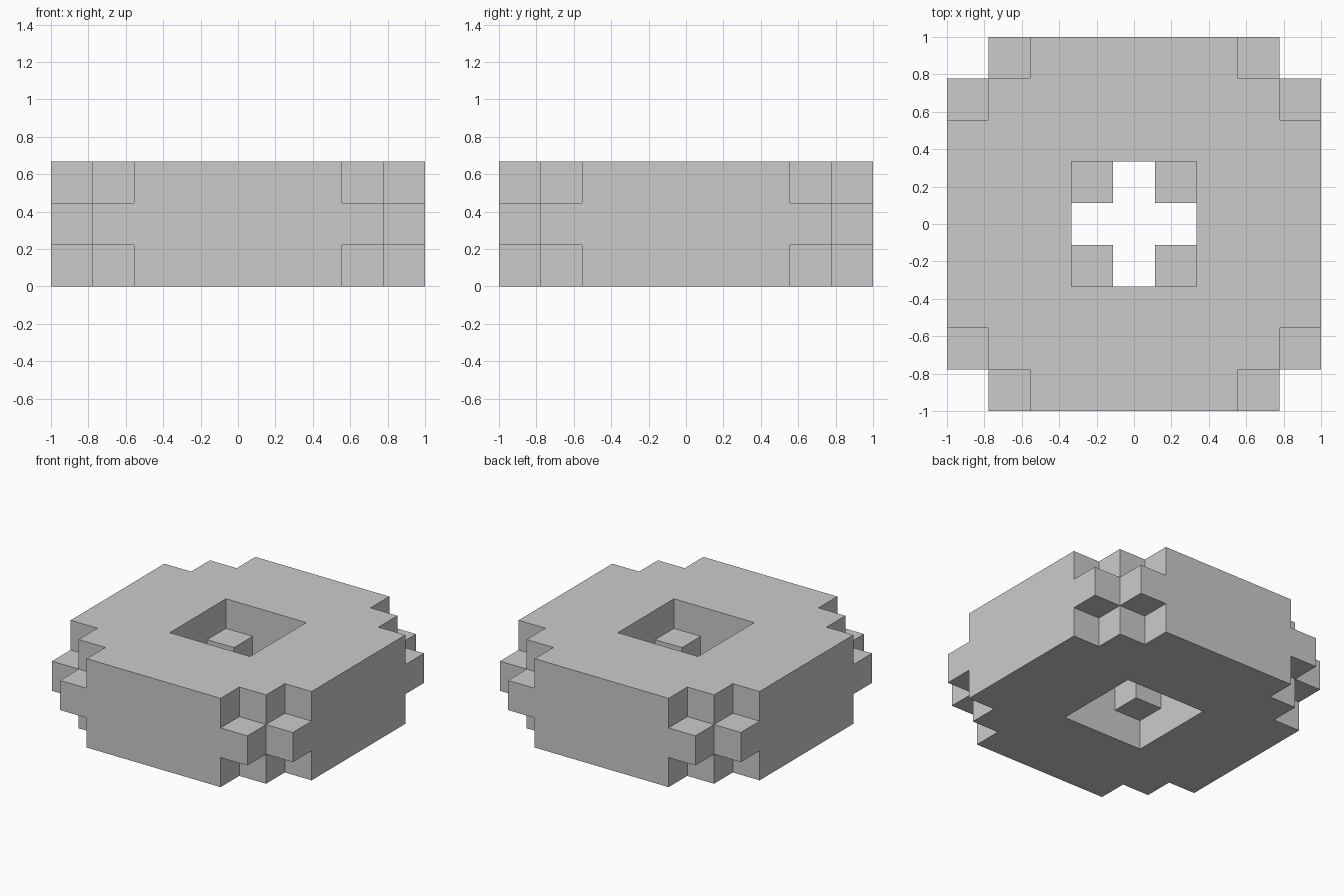
import bpy, bmesh
from mathutils import Vector

if "Cube" in bpy.data.objects:
    bpy.data.objects.remove(bpy.data.objects["Cube"])

N, H = 9, 3          # cells across and cells high
S = 2.0 / N          # cell size


def solid(i, j, k):
    """True where the stepped block ring has a filled cell."""
    if not (0 <= i < N and 0 <= j < N and 0 <= k < H):
        return False
    a, b = abs(i - 4), abs(j - 4)        # fold into one quadrant
    middle = k == 1
    # central well, with small corner cubes at mid height
    if a <= 1 and b <= 1:
        return middle and a == 1 and b == 1
    # outer corners: one cell cut at mid height, three cut above and below
    if a == 4 and b == 4:
        return False
    if a + b == 7 and max(a, b) == 4:
        return middle
    return True


def cell_face(bm, centre, d):
    """Add one outward square on the side d of a cell."""
    n = Vector(d)
    u = Vector((d[1], d[2], d[0]))
    v = n.cross(u)
    pts = [(n + u * p + v * q) * S / 2 + centre
           for p, q in ((-1, -1), (1, -1), (1, 1), (-1, 1))]
    bm.faces.new([bm.verts.new(p) for p in pts])


# Stepped square ring: keep only the exposed sides of the filled cells
bm = bmesh.new()
sides = [(1, 0, 0), (-1, 0, 0), (0, 1, 0), (0, -1, 0), (0, 0, 1), (0, 0, -1)]
for i in range(N):
    for j in range(N):
        for k in range(H):
            if solid(i, j, k):
                c = Vector((i - 4, j - 4, k + 0.5)) * S
                for d in sides:
                    if not solid(i + d[0], j + d[1], k + d[2]):
                        cell_face(bm, c, d)
bmesh.ops.remove_doubles(bm, verts=bm.verts, dist=1e-4)

mesh = bpy.data.meshes.new("stepped_block_ring")
bm.to_mesh(mesh)
bm.free()
obj = bpy.data.objects.new("stepped_block_ring", mesh)
bpy.context.collection.objects.link(obj)
